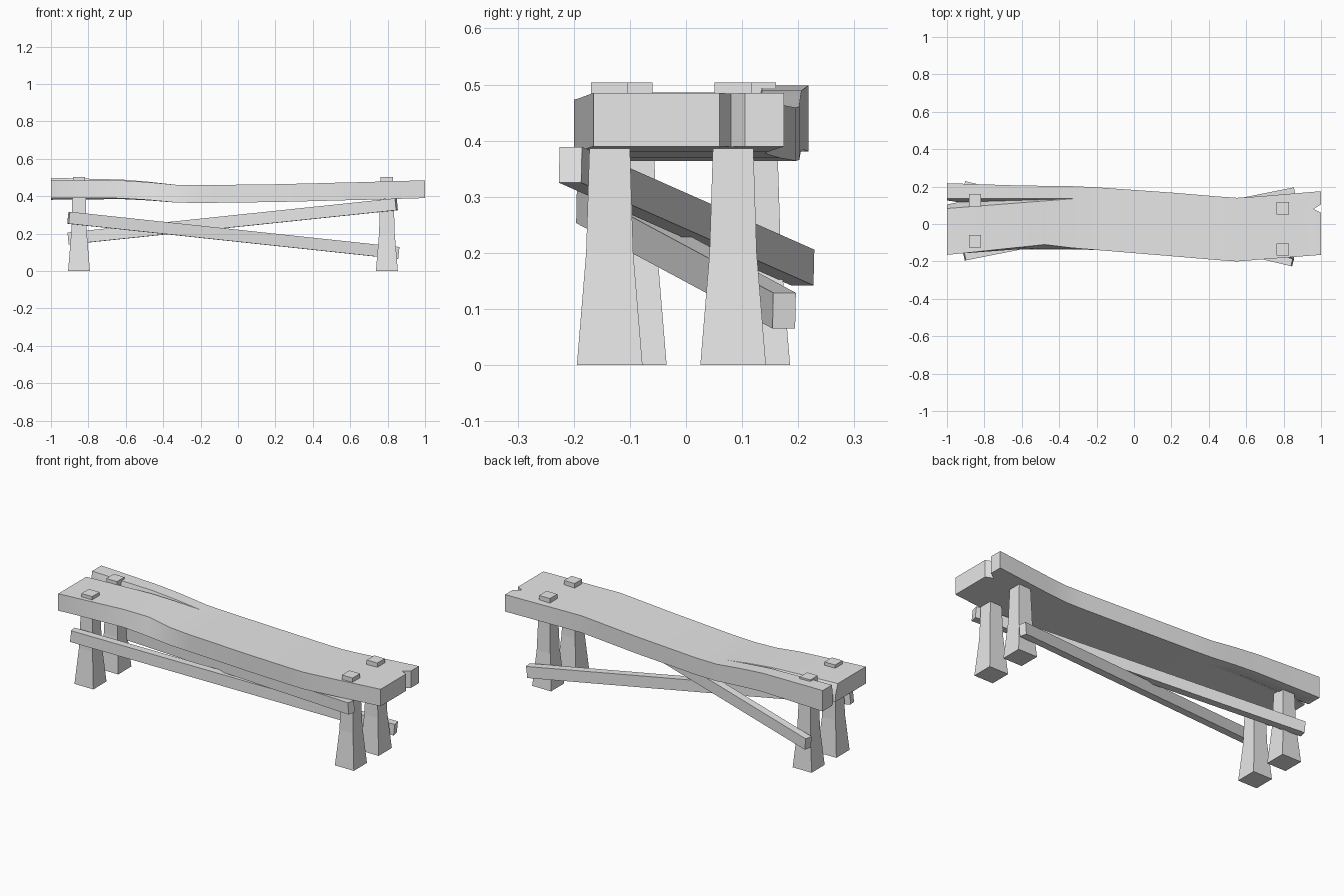
import bpy, bmesh
from mathutils import Vector

cube = bpy.data.objects.get("Cube")
if cube:
    bpy.data.objects.remove(cube)

wood = bpy.data.materials.new("pale_grey")
wood.use_nodes = True
GREY = (0.8, 0.8, 0.8, 1)
wood.diffuse_color = GREY
wood.node_tree.nodes["Principled BSDF"].inputs["Base Color"].default_value = GREY


def finish(bm, name, smooth=False):
    bmesh.ops.recalc_face_normals(bm, faces=bm.faces)
    mesh = bpy.data.meshes.new(name)
    bm.to_mesh(mesh)
    bm.free()
    mesh.materials.append(wood)
    obj = bpy.data.objects.new(name, mesh)
    bpy.context.collection.objects.link(obj)
    if smooth:
        bpy.ops.object.select_all(action='DESELECT')
        obj.select_set(True)
        bpy.context.view_layer.objects.active = obj
        bpy.ops.object.shade_smooth_by_angle(angle=0.5)
    return obj


def loft(name, rings):
    """Closed solid through a list of four-point rings."""
    bm = bmesh.new()
    loops = [[bm.verts.new(p) for p in ring] for ring in rings]
    for a, b in zip(loops, loops[1:]):
        for i in range(4):
            j = (i + 1) % 4
            bm.faces.new((a[i], a[j], b[j], b[i]))
    bm.faces.new(loops[0])
    bm.faces.new(loops[-1])
    return finish(bm, name)


CORNERS = ((-1, -1), (1, -1), (1, 1), (-1, 1))


# Legs: flared square posts whose tops poke through the seat as pegs
def leg(name, x, y):
    profile = ((0, 0.0585), (0.2, 0.042), (0.39, 0.036), (0.4, 0.033), (0.504, 0.033))
    loft(name, [[(x + h * i, y + h * j, z) for i, j in CORNERS] for z, h in profile])


leg("front_left_leg", 0.796, -0.136)
leg("back_left_leg", 0.796, 0.084)
leg("front_right_leg", -0.85, -0.093)
leg("back_right_leg", -0.85, 0.127)


# Braces: two slanting bars that cross beneath the seat
def brace(name, start, end):
    start, end = Vector(start), Vector(end)
    along = (end - start).normalized()
    side = along.cross(Vector((0, 0, 1))).normalized() * 0.0205
    up = side.cross(along).normalized() * 0.032
    loft(name, [[p + side * i + up * j for i, j in CORNERS] for p in (start, end)])


brace("falling_brace", (-0.906, -0.175, 0.285), (0.856, 0.175, 0.097))
brace("rising_brace", (-0.904, 0.208, 0.174), (0.847, -0.206, 0.357))

# Seat: warped plank; stations of x, top height, front edge, back edge
STATIONS = (
    (-1, 0.486, -0.165, 0.218), (-0.94, 0.486, -0.159, 0.216),
    (-0.62, 0.484, -0.125, 0.206), (-0.48, 0.475, -0.11, 0.204),
    (-0.33, 0.461, -0.128, 0.202), (-0.2, 0.459, -0.139, 0.196),
    (0.2, 0.464, -0.172, 0.168), (0.45, 0.47, -0.193, 0.147),
    (0.55, 0.473, -0.2, 0.14), (0.65, 0.475, -0.192, 0.146),
    (0.96, 0.484, -0.168, 0.172), (1, 0.485, -0.165, 0.175))
CRACK = -0.33
THICK = 0.095


def build_seat():
    bm = bmesh.new()
    found, bottom, grid = {}, {}, []
    for x, z, front, back in STATIONS:
        t = max(0, (CRACK - x) / (1 + CRACK))      # crack opening
        s = max(0, (x - CRACK) / (0.96 - CRACK))   # seam along the plank
        seam = 0.135 - 0.055 * min(s, 1)
        near, far, mid = seam - 0.052 * t, seam, seam - 0.02 * t
        gap = 0.011 if x == -1 else 0
        if x == 1:                                 # notch in the left end
            near, far, gap = 0.06, 0.105, 0.0225
            mid = 0.0825
        ys = (front, near, mid - gap, mid + gap, far, back)
        row = []
        for col, y in enumerate(ys):
            top = z + (0.012 * t if col > 3 else 0)
            if col in (2, 3):
                top -= 0.06 * t
            key = (x, round(y, 4), round(top, 4))
            if key not in found:
                found[key] = bm.verts.new((x, y, top))
                under = z - THICK - (0.01 * t if col > 3 else 0)
                # the scooped front edge leans outward underneath
                low = min(y, -0.135) if col == 0 and -0.7 < x < -0.2 else y
                bottom[found[key]] = bm.verts.new((x, low, under))
            row.append(found[key])
        grid.append(row)

    # Upper faces, leaving the crack and the notch open at the two ends
    upper = []
    for r, (a, b) in enumerate(zip(grid, grid[1:])):
        for c in range(5):
            if c == 2 and r in (0, len(grid) - 2):
                continue
            verts = list(dict.fromkeys((a[c], b[c], b[c + 1], a[c + 1])))
            if len(verts) > 2:
                upper.append(bm.faces.new(verts))
    rim = [e for e in bm.edges if len(e.link_faces) == 1]
    for face in upper:
        bm.faces.new([bottom[v] for v in reversed(face.verts)])
    for edge in rim:
        a, b = edge.verts
        bm.faces.new((a, b, bottom[b], bottom[a]))
    finish(bm, "seat", smooth=True)


build_seat()
